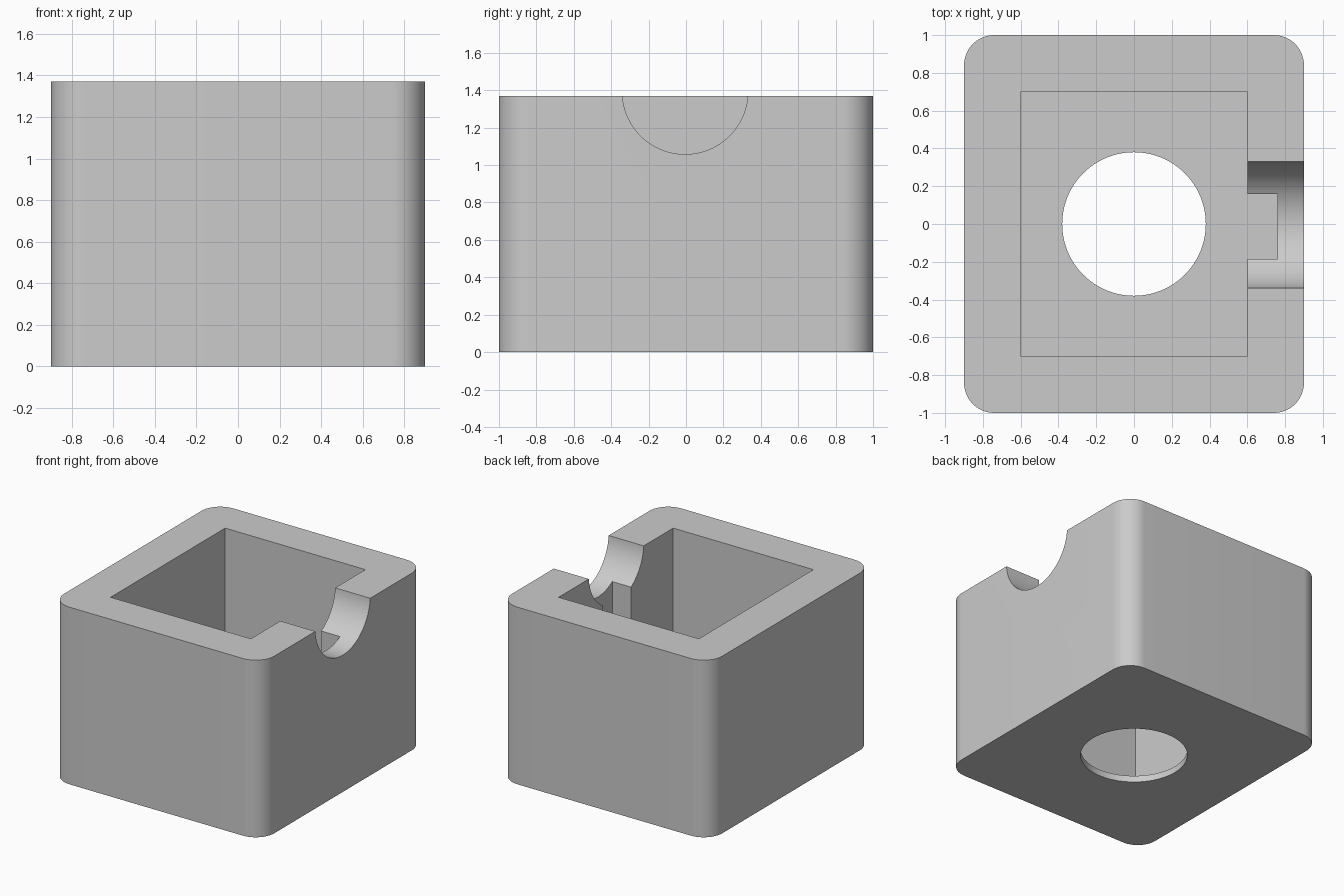
import bpy
import math

if "Cube" in bpy.data.objects:
    bpy.data.objects.remove(bpy.data.objects["Cube"], do_unlink=True)

HEIGHT, FLOOR = 1.37, 0.05

grey = bpy.data.materials.new("light_grey")
grey.use_nodes = True
colour = (0.6, 0.6, 0.6, 1)
grey.diffuse_color = colour
grey.node_tree.nodes["Principled BSDF"].inputs["Base Color"].default_value = colour


def prism(name, outline, z0, z1):
    """Solid made by extruding a counter-clockwise outline from z0 to z1."""
    n = len(outline)
    verts = [(x, y, z) for z in (z0, z1) for x, y in outline]
    faces = [tuple(reversed(range(n))), tuple(range(n, 2 * n))]
    faces += [(i, (i + 1) % n, n + (i + 1) % n, n + i) for i in range(n)]
    mesh = bpy.data.meshes.new(name)
    mesh.from_pydata(verts, [], faces)
    mesh.materials.append(grey)
    obj = bpy.data.objects.new(name, mesh)
    bpy.context.collection.objects.link(obj)
    return obj


def rounded_rectangle(hx, hy, r, steps=16):
    points = []
    for k, (sx, sy) in enumerate([(1, 1), (-1, 1), (-1, -1), (1, -1)]):
        for i in range(steps + 1):
            a = math.pi / 2 * (k + i / steps)
            points.append((sx * (hx - r) + r * math.cos(a),
                           sy * (hy - r) + r * math.sin(a)))
    return points


def cylinder(name, radius, depth, location, rotation=(0, 0, 0)):
    bpy.ops.mesh.primitive_cylinder_add(vertices=96, radius=radius, depth=depth,
                                        location=location, rotation=rotation)
    obj = bpy.context.object
    obj.name = name
    obj.data.materials.append(grey)
    return obj


# Outer block with rounded upright corners
housing = prism("housing", rounded_rectangle(0.9, 1.0, 0.16), 0, HEIGHT)

# Cavity, including the slot let into the right wall
cavity_outline = [(-0.6, -0.7), (0.6, -0.7), (0.6, -0.185), (0.76, -0.185),
                  (0.76, 0.16), (0.6, 0.16), (0.6, 0.7), (-0.6, 0.7)]
cutters = [
    prism("cavity_cutter", cavity_outline, FLOOR, HEIGHT + 0.2),
    # Round hole in the floor
    cylinder("floor_hole_cutter", 0.38, 0.4, (0, 0, 0)),
    # Half-round notch in the top of the right wall
    cylinder("notch_cutter", 0.336, 0.6, (0.8, -0.005, 1.394), (0, math.pi / 2, 0)),
]

bpy.ops.object.select_all(action="DESELECT")
bpy.context.view_layer.objects.active = housing
housing.select_set(True)
for cutter in cutters:
    cutter.hide_render = True
    cut = housing.modifiers.new(cutter.name, "BOOLEAN")
    cut.operation = "DIFFERENCE"
    cut.solver = "EXACT"
    cut.object = cutter
    bpy.ops.object.modifier_apply(modifier=cut.name)
for cutter in cutters:
    bpy.data.objects.remove(cutter, do_unlink=True)

bpy.ops.object.shade_smooth_by_angle(angle=math.radians(30))
